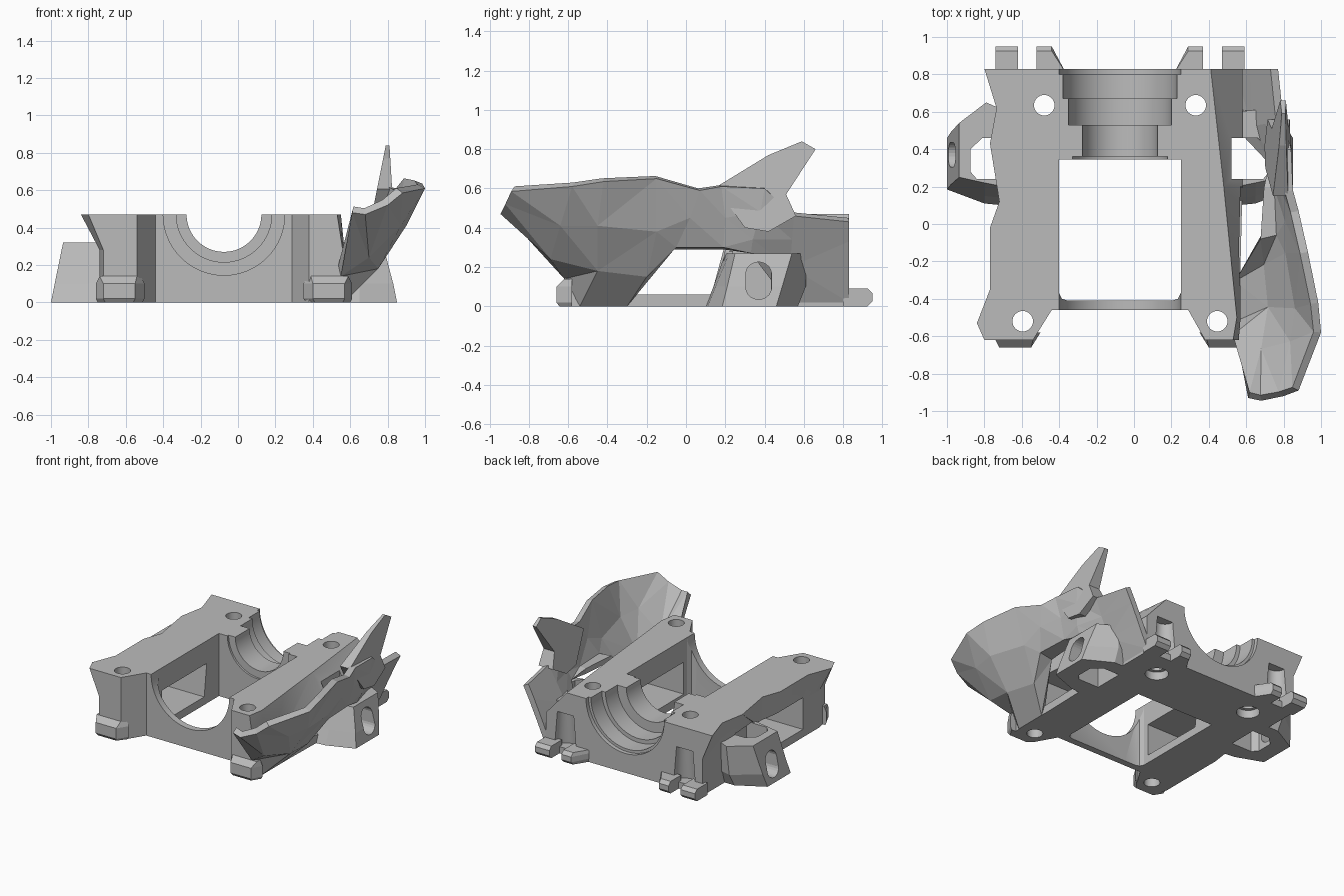
import bpy, bmesh, math
from mathutils import Matrix, Vector

cube = bpy.data.objects.get("Cube")
if cube:
    bpy.data.objects.remove(cube, do_unlink=True)

grey = bpy.data.materials.new("plain grey")
grey.use_nodes = True
grey.diffuse_color = (0.5, 0.5, 0.5, 1)
grey.node_tree.nodes["Principled BSDF"].inputs["Base Color"].default_value = (0.5, 0.5, 0.5, 1)

AXIS_X, TOP = -0.075, 0.47      # centre line and top of the housing


def make_object(name, bm, fix_normals=True):
    if fix_normals:
        bmesh.ops.recalc_face_normals(bm, faces=bm.faces)
    mesh = bpy.data.meshes.new(name)
    bm.to_mesh(mesh)
    bm.free()
    mesh.materials.append(grey)
    obj = bpy.data.objects.new(name, mesh)
    bpy.context.collection.objects.link(obj)
    return obj


def loft(name, rings):
    """Closed solid through rings of equal length."""
    bm = bmesh.new()
    loops = [[bm.verts.new(p) for p in ring] for ring in rings]
    bm.faces.new(loops[0])
    bm.faces.new(loops[-1])
    for low, high in zip(loops, loops[1:]):
        for i in range(len(low)):
            k = (i + 1) % len(low)
            bm.faces.new((low[i], low[k], high[k], high[i]))
    return make_object(name, bm)


def flat(outline, z):
    return [(x, y, z) for x, y in outline]


def cylinder(name, centre, radius, length, axis, sides=48, taper=1.0):
    bm = bmesh.new()
    turn = Vector((0, 0, 1)).rotation_difference(Vector(axis)).to_matrix().to_4x4()
    bmesh.ops.create_cone(bm, cap_ends=True, segments=sides, radius1=radius,
                          radius2=radius * taper, depth=length,
                          matrix=Matrix.Translation(centre) @ turn)
    return make_object(name, bm)


def apply_modifiers(obj):
    graph = bpy.context.evaluated_depsgraph_get()
    obj.data = bpy.data.meshes.new_from_object(obj.evaluated_get(graph))
    obj.modifiers.clear()


def cut(obj, *cutters):
    for cutter in cutters:
        mod = obj.modifiers.new("cut", 'BOOLEAN')
        mod.operation, mod.solver, mod.object = 'DIFFERENCE', 'EXACT', cutter
        apply_modifiers(obj)
        bpy.data.objects.remove(cutter, do_unlink=True)


def mirrored(x, side):
    return x if side < 0 else 2 * AXIS_X - x


# Housing: (x at top, x at bottom, y) around the outline
outline = [(-.80, -.72, .83), (-.735, -.72, .62), (-.77, -.72, .43), (-.72, -.72, .12),
           (-.77, -.74, -.02), (-.77, -.74, -.35), (-.84, -.74, -.53), (-.80, -.72, -.62),
           (-.54, -.54, -.62), (-.44, -.44, -.46), (.29, .29, -.46), (.38, .38, -.62),
           (.53, .56, -.62), (.55, .57, -.50), (.52, .57, -.2), (.48, .58, .2), (.41, .58, .83)]
lower = [(b, y) for t, b, y in outline]
upper = [(t, y) for t, b, y in outline]
housing = loft("housing", [flat(lower, 0), flat(lower, .28), flat(upper, TOP)])

# Central opening with eased front corners, then the side windows
opening = [(-.40, .345), (-.40, -.37), (-.385, -.40), (-.355, -.41),
           (.205, -.41), (.235, -.40), (.25, -.37), (.25, .345)]
window = [(-.33, .06), (.17, .06), (.20, .30), (-.33, .30)]
cut(housing,
    loft("opening", [flat(opening, -.1), flat(opening, .6)]),
    loft("side_windows", [[(x, y, z) for y, z in window] for x in (-1.2, 1.2)]))

# Stepped bearing seat and front bore: (start y, end y, radius)
for start, end, radius in [(-.7, -.3, .325), (.3, .36, .255), (.3, .9, .2),
                           (.53, .9, .275), (.67, .80, .305), (.80, .9, .325)]:
    cut(housing, cylinder("bore", (AXIS_X, (start + end) / 2, TOP), radius,
                          end - start, (0, 1, 0), 64))

for side, label in ((-1, "right"), (1, "left")):
    place = lambda pts, z: [(mirrored(x, side), y, z) for x, y in pts]

    # Bolt holes, rear counterbores, rounded pockets above the clips
    for x, y in [(-.48, .635), (-.595, -.52)]:
        cut(housing, cylinder("bolt_hole", (mirrored(x, side), y, .2), .055, 1, (0, 0, 1), 32))
    cut(housing,
        cylinder("counterbore", (mirrored(-.48, side), .635, 0), .08, .12, (0, 0, 1), 32),
        cylinder("clip_pocket", (mirrored(-.57, side), .83, .18), .09, .26, (0, 0, 1), 32, .75))

    # Front foot
    sole = [(-.75, -.58), (-.71, -.645), (-.56, -.645), (-.51, -.58)]
    foot = [(-.76, -.58), (-.72, -.66), (-.55, -.66), (-.50, -.58)]
    rim = [(-.74, -.58), (-.74, -.62), (-.54, -.62), (-.52, -.58)]
    loft(label + "_front_foot", [place(sole, 0), place(foot, .02), place(foot, .10), place(rim, .14)])

    # Rear clip prongs
    for part, prong in [("outer", [(-.74, .80), (-.74, .95), (-.62, .95), (-.62, .80)]),
                        ("inner", [(-.52, .80), (-.52, .95), (-.44, .95), (-.36, .80)])]:
        tip = [(x, min(y, .925)) for x, y in prong]
        loft(f"{label}_{part}_clip_prong",
             [place(tip, 0), place(prong, .025), place(prong, .065), place(tip, .09)])

    # Strap lug: skewed block with a well and an outward slot
    base = [(-.70, .10), (-.80, .11), (-1.0, .185), (-1.0, .46), (-.80, .57), (-.70, .57)]
    waist = [(-.70, .14), (-.80, .15), (-.98, .21), (-.98, .49), (-.80, .61), (-.70, .61)]
    crown = [(-.70, .20), (-.80, .22), (-.935, .25), (-.935, .54), (-.80, .61), (-.70, .60)]
    if side < 0:
        waist[4:], crown[4:] = [(-.80, .63), (-.70, .60)], [(-.79, .65), (-.70, .61)]
    crown_z, well_z = (.32, .33) if side < 0 else (.27, .6)
    lug = loft(label + "_strap_lug", [place(base, 0), place(waist, .10), place(crown, crown_z)])
    well = [(-.84, .24), (-.875, .28), (-.875, .40), (-.81, .46), (-.67, .46), (-.67, .24)]
    slot = []
    for i in range(24):
        a = math.tau * (i + .5) / 24
        slot.append((.37 + .065 * math.cos(a), .13 + .06 * math.sin(a) + math.copysign(.035, math.sin(a))))
    cut(lug,
        loft("well", [place(well, -.1), place(well, .6)]),
        loft("slot", [[(mirrored(x, side), y, z) for y, z in slot] for x in (-1.2, -.84)]))
    cut(housing, loft("well", [place(well, -.1), place(well, well_z)]))

# Armour shell: stations from front to back, points from lower to upper edge
stations = [
    [(.61, -.93, .48), (.68, -.945, .47), (.80, -.92, .52), (.88, -.89, .585)],
    [(.55, -.62, .14), (.70, -.69, .24), (.87, -.64, .41), (1.0, -.58, .61)],
    [(.57, -.54, 0), (.75, -.45, .18), (.90, -.45, .41), (.985, -.42, .635)],
    [(.57, -.30, 0), (.72, -.20, .15), (.85, -.15, .38), (.93, -.15, .65)],
    [(.68, -.06, .29), (.79, -.05, .30), (.85, .02, .45), (.88, .07, .59)],
    [(.70, .19, .29), (.78, .19, .30), (.82, .20, .45), (.85, .18, .61)],
    [(.76, .33, .27), (.79, .34, .34), (.83, .38, .48), (.84, .40, .60)],
    [(.58, .52, .02), (.67, .53, .20), (.74, .54, .34), (.80, .55, .46)],
    [(.58, .83, .02), (.66, .83, .20), (.72, .83, .33), (.77, .83, .43)]]
bm = bmesh.new()
rows = [[bm.verts.new(p) for p in row] for row in stations]
for near, far in zip(rows, rows[1:]):
    for j in range(len(near) - 1):
        bm.faces.new((near[j], far[j], far[j + 1], near[j + 1]))
bmesh.ops.triangulate(bm, faces=bm.faces)
armour = make_object("armour_shell", bm, False)
solid = armour.modifiers.new("thickness", 'SOLIDIFY')
solid.thickness, solid.offset = .045, -1
apply_modifiers(armour)

# Rear spike: a blade that widens towards its root
blade = [(.15, .605), (.42, .77), (.59, .84), (.66, .80), (.51, .57), (.56, .46), (.42, .38), (.30, .40)]
side_in = [(.79 - .2 * (.84 - z), y, z) for y, z in blade]
side_out = [(.81 + .06 * (.84 - z), y, z) for y, z in blade]
loft("rear_spike", [side_in, side_out])

# Smooth the round bores while keeping hard edges
bpy.ops.object.select_all(action='DESELECT')
housing.select_set(True)
bpy.context.view_layer.objects.active = housing
bpy.ops.object.shade_smooth_by_angle(angle=math.radians(20))
